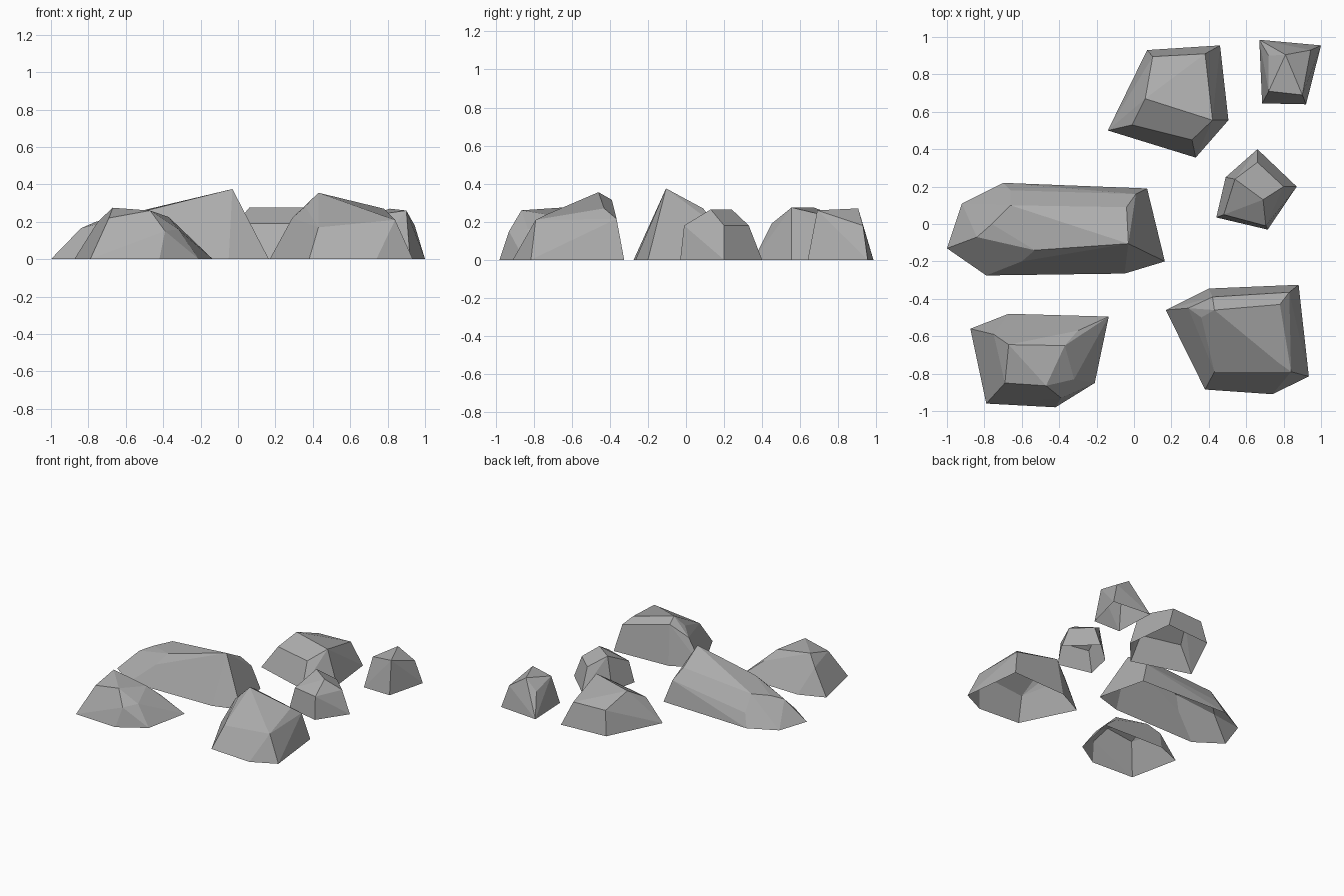
import bpy, bmesh
from math import radians

# dark grey stone
stone = bpy.data.materials.new("stone")
stone.diffuse_color = (.42, .42, .42, 1)


def rock(name, base, top):
    """Faceted rock: convex hull of a ground outline and chipped upper corners, open underneath."""
    bm = bmesh.new()
    for x, y in base:
        bm.verts.new((x, y, 0))
    for p in top:
        bm.verts.new(p)
    bmesh.ops.convex_hull(bm, input=bm.verts[:])
    loose = [v for v in bm.verts if not v.link_faces]
    bmesh.ops.delete(bm, geom=loose, context='VERTS')
    bmesh.ops.recalc_face_normals(bm, faces=bm.faces[:])
    # open underside
    under = [f for f in bm.faces if all(v.co.z < 1e-4 for v in f.verts)]
    bmesh.ops.delete(bm, geom=under, context='FACES')
    # merge nearly flat triangles into broad facets
    bmesh.ops.dissolve_limit(bm, angle_limit=radians(6), verts=[], edges=bm.edges[:])
    me = bpy.data.meshes.new(name)
    bm.to_mesh(me)
    bm.free()
    me.materials.append(stone)
    bpy.context.collection.objects.link(bpy.data.objects.new(name, me))


# long slab on the left
rock("long_rock",
     [(-1, -.13), (-.79, -.275), (-.05, -.265), (.165, -.2), (.07, .19), (-.7, .22), (-.92, .11)],
     [(-.03, -.105, .375), (-.04, .09, .27), (.01, .16, .18), (-.53, -.14, .25),
      (-.60, -.2, .165), (-.84, -.07, .165), (-.76, 0, .2), (-.66, .10, .225), (-.66, .18, .1)])

# broad rock at the front right
rock("broad_rock",
     [(.17, -.46), (.38, -.885), (.74, -.91), (.935, -.815), (.88, -.325), (.4, -.345)],
     [(.43, -.46, .355), (.42, -.39, .315), (.29, -.45, .22), (.36, -.5, .28),
      (.43, -.79, .17), (.77, -.74, .235), (.84, -.79, .21), (.83, -.365, .215), (.78, -.43, .27)])

# rock at the back with a high front edge
rock("back_rock",
     [(.07, .93), (.46, .955), (.505, .555), (.33, .355), (-.14, .5)],
     [(.1, .895, .19), (.38, .91, .19), (.42, .555, .275), (.06, .67, .275),
      (-.01, .53, .19), (.31, .45, .19)])

# low rock at the front left
rock("front_left_rock",
     [(-.875, -.56), (-.67, -.48), (-.135, -.495), (-.21, -.85), (-.42, -.98), (-.79, -.96)],
     [(-.67, -.645, .275), (-.47, -.865, .26), (-.69, -.85, .22), (-.37, -.65, .225),
      (-.30, -.57, .14), (-.75, -.59, .2), (-.39, -.93, .15), (-.32, -.83, .16)])

# small ridged rock on the right
rock("small_rock",
     [(.44, .035), (.49, .25), (.66, .4), (.87, .2), (.715, -.03)],
     [(.54, .24, .265), (.69, .13, .265), (.66, .33, .18),
      (.8, .2, .18), (.705, -.01, .18), (.48, .05, .17)])

# small pointed rock in the back right corner
rock("corner_rock",
     [(.67, .985), (1, .955), (.945, .8), (.92, .64), (.685, .645)],
     [(.72, .9, .18), (.81, .905, .27), (.9, .69, .26), (.72, .71, .235), (.945, .93, .18)])
